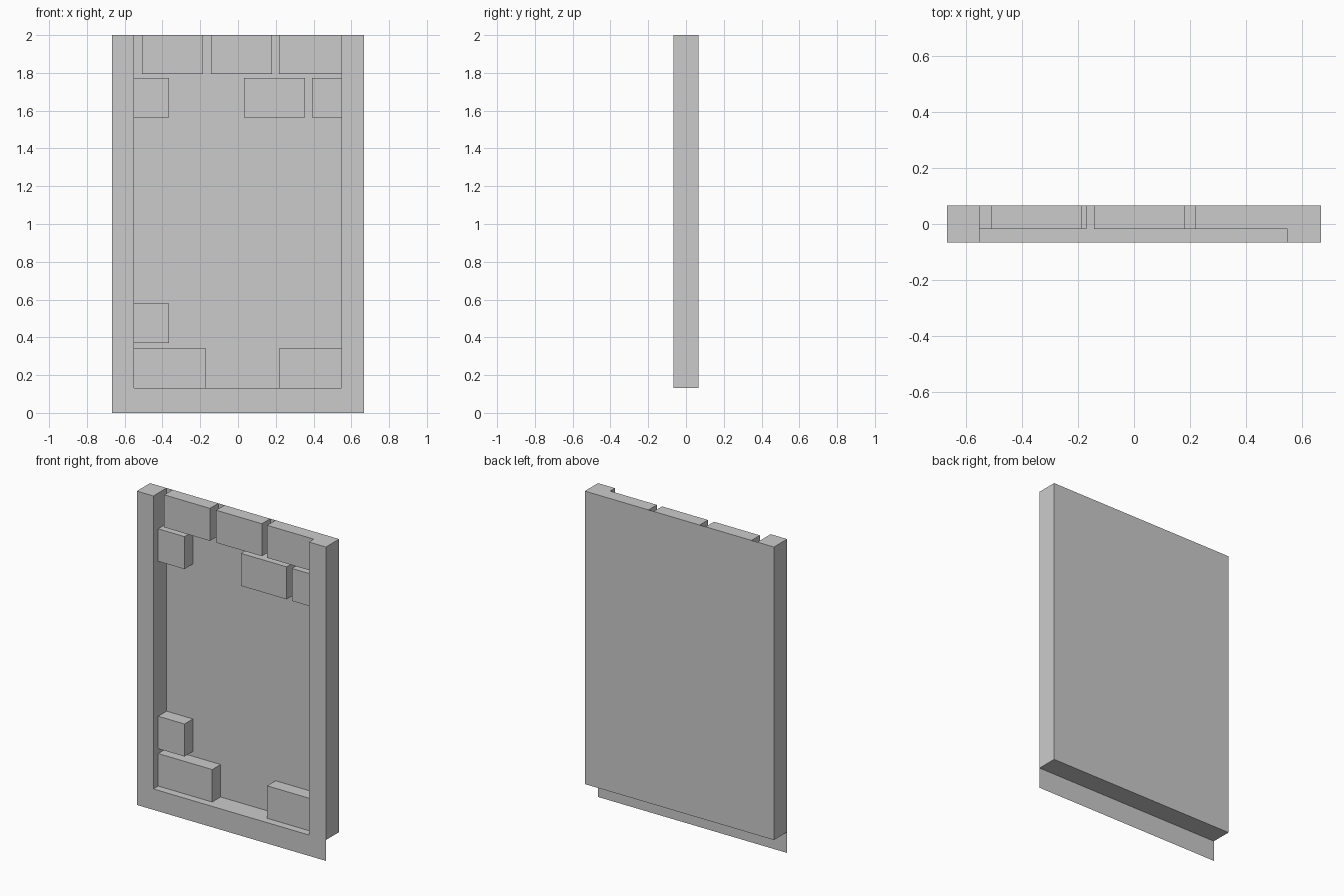
import bpy, bmesh

if "Cube" in bpy.data.objects:
    bpy.data.objects.remove(bpy.data.objects["Cube"])

W, D, FLOOR, TOP = 0.6665, 0.0665, 0.133, 2.0   # half width, half depth, sill height, top
INL, INR = -0.55, 0.547                         # inner edges of the posts
FACE = -0.018                                   # front plane of the bricks
BH = 0.207                                      # brick height


def block(name, x, y, z, skip=()):
    """Box between (min, max) pairs, leaving out the named sides."""
    bm = bmesh.new()
    v = {(i, j, k): bm.verts.new((x[i], y[j], z[k]))
         for i in (0, 1) for j in (0, 1) for k in (0, 1)}
    sides = {
        "left": [(0, 0, 0), (0, 0, 1), (0, 1, 1), (0, 1, 0)],
        "right": [(1, 0, 0), (1, 1, 0), (1, 1, 1), (1, 0, 1)],
        "front": [(0, 0, 0), (1, 0, 0), (1, 0, 1), (0, 0, 1)],
        "back": [(0, 1, 0), (0, 1, 1), (1, 1, 1), (1, 1, 0)],
        "bottom": [(0, 0, 0), (0, 1, 0), (1, 1, 0), (1, 0, 0)],
        "top": [(0, 0, 1), (1, 0, 1), (1, 1, 1), (0, 1, 1)],
    }
    for side, corners in sides.items():
        if side not in skip:
            bm.faces.new([v[c] for c in corners])
    bmesh.ops.delete(bm, geom=[q for q in bm.verts if not q.link_faces], context='VERTS')
    mesh = bpy.data.meshes.new(name)
    bm.to_mesh(mesh)
    bm.free()
    obj = bpy.data.objects.new(name, mesh)
    bpy.context.collection.objects.link(obj)
    return obj


# Thin back wall and sill, one shell open at front, top and sides
block("back_wall_and_sill", (-W, W), (-D, D), (FLOOR, TOP),
      ("left", "right", "front", "top"))

# Thin skirt hanging below the sill
block("front_skirt", (-W, W), (-D, D), (0, FLOOR),
      ("left", "right", "back", "top", "bottom"))

# Side posts
for name, x in (("left_post", (-W, INL)), ("right_post", (INR, W))):
    block(name, x, (-D, D), (FLOOR, TOP), ("back", "bottom"))

# Raised bricks, given by course: lower edge and x spans
courses = [
    (TOP - BH, [(-0.508, -0.185), (-0.142, 0.181), (0.218, INR)]),
    (1.565, [(INL, -0.365), (0.033, 0.356), (0.393, INR)]),
    (0.371, [(INL, -0.365)]),
    (FLOOR, [(INL, -0.169), (0.218, INR)]),
]
for row, (z, spans) in enumerate(courses):
    for col, x in enumerate(spans):
        skip = ["back"]
        if x[0] == INL:
            skip.append("left")
        if x[1] == INR:
            skip.append("right")
        if z == FLOOR:
            skip.append("bottom")
        block(f"brick_{row + 1}_{col + 1}", x, (FACE, D), (z, z + BH), skip)
